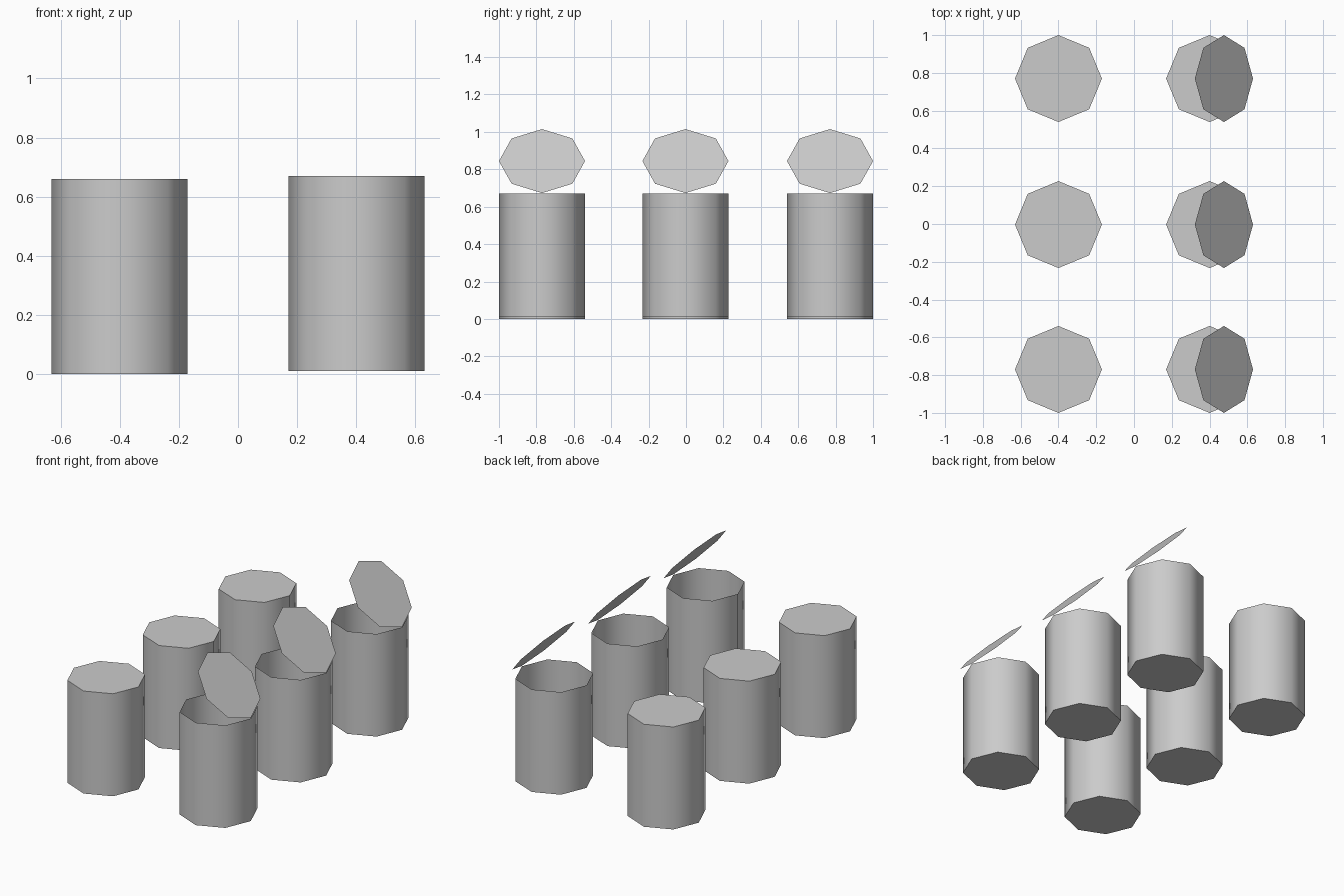
import bpy, bmesh, math
from mathutils import Matrix, Vector

if "Cube" in bpy.data.objects:
    bpy.data.objects.remove(bpy.data.objects["Cube"])

R, H, SIDES = 0.23, 0.66, 8
ROWS = (-0.77, -0.003, 0.77)


def finish(bm, name, loc):
    mesh = bpy.data.meshes.new(name)
    bm.to_mesh(mesh)
    bm.free()
    obj = bpy.data.objects.new(name, mesh)
    obj.location = loc
    bpy.context.collection.objects.link(obj)
    return obj


def disc(bm):
    return [bm.verts.new((R * math.cos(a), R * math.sin(a), 0))
            for a in (i * 2 * math.pi / SIDES for i in range(SIDES))]


def can_body(name, loc):
    # Thin-walled octagonal can: flat floor, smooth wall, open top
    bm = bmesh.new()
    ring = disc(bm)
    top = [bm.verts.new(v.co + Vector((0, 0, H))) for v in ring]
    floor = bm.faces.new(ring[::-1])
    for i in range(SIDES):
        j = (i + 1) % SIDES
        bm.faces.new((ring[i], ring[j], top[j], top[i])).smooth = True
    for e in floor.edges:
        e.smooth = False
    return finish(bm, name, loc)


def can_lid(name, loc, angle=0.0):
    # Flat octagonal lid hinged at its +x corner
    bm = bmesh.new()
    bm.faces.new(disc(bm))
    hinge = Vector((R, 0, 0))
    bmesh.ops.rotate(bm, verts=bm.verts, cent=hinge,
                     matrix=Matrix.Rotation(angle, 3, 'Y'))
    return finish(bm, name, loc)


for i, y in enumerate(ROWS, 1):
    # Closed cans on the left
    can_body(f"closed_can_{i}", (-0.4, y, 0))
    can_lid(f"closed_lid_{i}", (-0.4, y, H))
    # Open cans on the right, with tilted lids
    can_body(f"open_can_{i}", (0.4, y, 0.01))
    can_lid(f"open_lid_{i}", (0.4, y, H + 0.013), math.radians(48))
